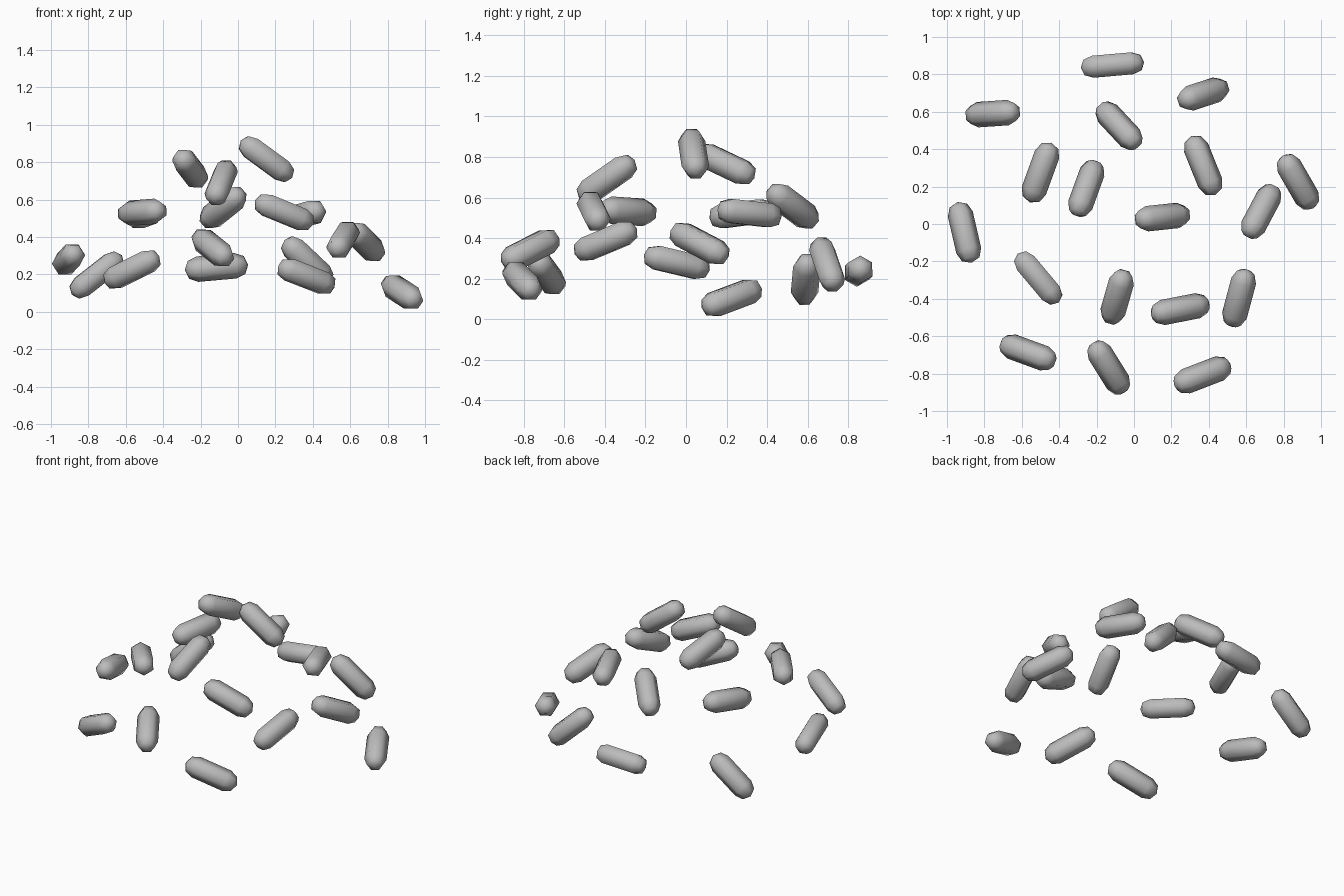
import bpy
import bmesh
from math import radians, sin, cos, pi

cube = bpy.data.objects.get("Cube")
if cube:
    bpy.data.objects.remove(cube, do_unlink=True)

RADIUS = 0.068
HALF_BODY = 0.103
SIDES = 6

grey = bpy.data.materials.new("plain_grey")
grey.use_nodes = True
grey.diffuse_color = (0.5, 0.5, 0.5, 1)
grey.node_tree.nodes["Principled BSDF"].inputs["Base Color"].default_value = (0.5, 0.5, 0.5, 1)


def capsule_mesh():
    """Six-sided capsule along x, with one chamfer ring and a pole at each end."""
    bm = bmesh.new()
    slope = cos(pi / 4) * RADIUS
    profile = [(-HALF_BODY - slope, slope), (-HALF_BODY, RADIUS),
               (HALF_BODY, RADIUS), (HALF_BODY + slope, slope)]
    rings = []
    for x, r in profile:
        angles = [2 * pi * i / SIDES for i in range(SIDES)]
        rings.append([bm.verts.new((x, r * cos(a), r * sin(a))) for a in angles])
    tip_start = bm.verts.new((-HALF_BODY - RADIUS, 0, 0))
    tip_end = bm.verts.new((HALF_BODY + RADIUS, 0, 0))
    for i in range(SIDES):
        j = (i + 1) % SIDES
        for low, high in zip(rings, rings[1:]):
            bm.faces.new((low[i], low[j], high[j], high[i]))
        bm.faces.new((tip_start, rings[0][j], rings[0][i]))
        bm.faces.new((tip_end, rings[-1][i], rings[-1][j]))
    bmesh.ops.recalc_face_normals(bm, faces=bm.faces)
    for face in bm.faces:
        face.smooth = True
    mesh = bpy.data.meshes.new("capsule")
    bm.to_mesh(mesh)
    bm.free()
    mesh.materials.append(grey)
    return mesh


# Scattered capsules: centre x, y, z, then heading and pitch in degrees,
# and whether a corner of the cross-section points up
FLAT, CORNER = False, True
layout = [
    # back rows
    (-.115, .85, .237, 5, 5, CORNER),
    (.37, .695, .27, 18, -42, FLAT),
    (-.755, .59, .197, 4, 38, FLAT),
    (-.08, .525, .557, -47, 29, FLAT),
    # middle rows
    (-.5, .275, .52, 70, 7, FLAT),
    (-.255, .19, .765, 70, -24, FLAT),
    (.37, .313, .523, -68, 6, FLAT),
    (.877, .225, .105, -60, -18, FLAT),
    (.68, .067, .373, 62, -25, FLAT),
    (.152, .037, .816, 6, -36, FLAT),
    (-.906, -.045, .28, -77, 13, FLAT),
    # front rows
    (-.512, -.289, .532, -50, 3, CORNER),
    (-.09, -.39, .69, 74, 34, FLAT),
    (.247, -.455, .532, 11, -22, FLAT),
    (.562, -.396, .385, 75, 22, FLAT),
    (-.567, -.687, .226, -20, 25, FLAT),
    (-.135, -.768, .342, -58, -23, FLAT),
    (.366, -.807, .189, 21, -20, FLAT),
]

shared = capsule_mesh()
for number, (x, y, z, heading, pitch, corner_up) in enumerate(layout, start=1):
    piece = bpy.data.objects.new(f"capsule_{number}", shared)
    piece.location = (x, y, z)
    roll = pi / SIDES if corner_up else 0
    piece.rotation_euler = (roll, radians(-pitch), radians(heading))
    bpy.context.collection.objects.link(piece)
